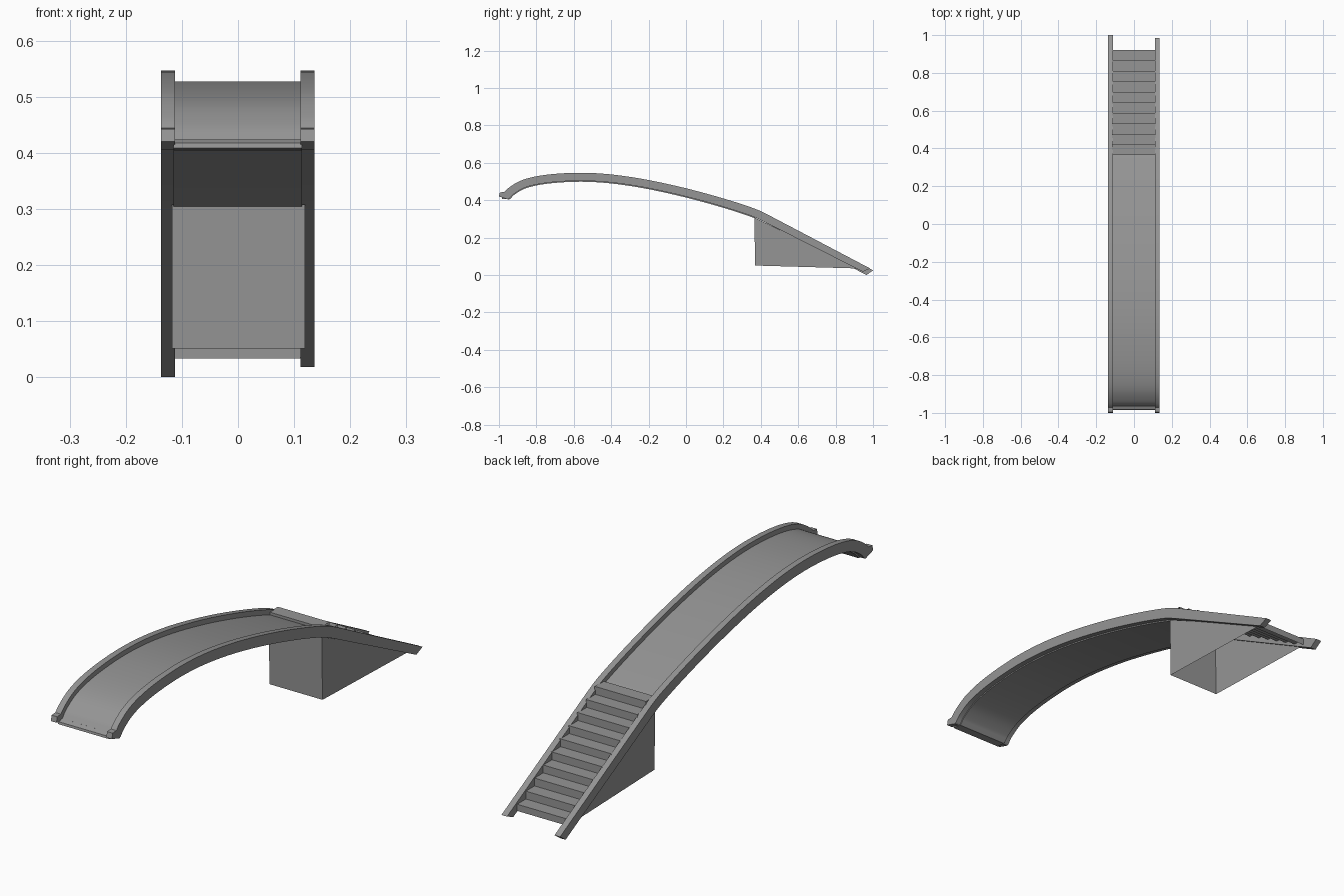
import bpy, bmesh
from mathutils import Vector

if "Cube" in bpy.data.objects:
    bpy.data.objects.remove(bpy.data.objects["Cube"])

# Crest line of the rails in the (y, z) plane
CREST = [(-.978, .435), (-.95, .465), (-.89, .502), (-.81, .526), (-.70, .541), (-.56, .547),
         (-.41, .539), (-.25, .517), (-.09, .485), (.07, .446), (.235, .399), (.365, .356), (.43, .327)]

# Dark grey paint for every part
GREY = bpy.data.materials.new("dark_grey")
GREY.diffuse_color = (.3, .3, .3, 1)
GREY.use_nodes = True
GREY.node_tree.nodes["Principled BSDF"].inputs["Base Color"].default_value = GREY.diffuse_color


def smooth_path(pts, steps=4):
    """Catmull-Rom through the points."""
    p = [Vector(q) for q in pts]
    p = [2 * p[0] - p[1]] + p + [2 * p[-1] - p[-2]]
    out = []
    for a, b, c, d in zip(p, p[1:], p[2:], p[3:]):
        for i in range(steps):
            t = i / steps
            out.append(.5 * (2 * b + (c - a) * t + (2 * a - 5 * b + 4 * c - d) * t * t
                             + (3 * b - a - 3 * c + d) * t ** 3))
    return out + [p[-2]]


def offset(path, dist):
    """Shift the path downwards along its normal."""
    out = []
    for i, p in enumerate(path):
        t = (path[min(i + 1, len(path) - 1)] - path[max(i - 1, 0)]).normalized()
        out.append(p + Vector((t.y, -t.x)) * dist)
    return out


def finish(name, bm, smooth=False):
    bmesh.ops.recalc_face_normals(bm, faces=bm.faces)
    me = bpy.data.meshes.new(name)
    bm.to_mesh(me)
    bm.free()
    me.materials.append(GREY)
    ob = bpy.data.objects.new(name, me)
    bpy.context.collection.objects.link(ob)
    if smooth:
        bpy.ops.object.select_all(action='DESELECT')
        ob.select_set(True)
        bpy.context.view_layer.objects.active = ob
        bpy.ops.object.shade_smooth_by_angle()
    return ob


def band(name, top, low, x0, x1):
    """Solid strip between two side-view paths."""
    bm = bmesh.new()
    rings = [[bm.verts.new((x, *p)) for x, p in ((x0, a), (x1, a), (x1, b), (x0, b))]
             for a, b in zip(top, low)]
    for r, s in zip(rings, rings[1:]):
        for i in range(4):
            bm.faces.new((r[i], r[(i + 1) % 4], s[(i + 1) % 4], s[i]))
    bm.faces.new(rings[0])
    bm.faces.new(rings[-1])
    return finish(name, bm, True)


def prism(name, prof, x0, x1):
    """Side-view polygon extruded across x."""
    bm = bmesh.new()
    f = bm.faces.new([bm.verts.new((x0, *p)) for p in prof])
    ext = bmesh.ops.extrude_face_region(bm, geom=[f])['geom']
    bmesh.ops.translate(bm, vec=(x1 - x0, 0, 0),
                        verts=[v for v in ext if isinstance(v, bmesh.types.BMVert)])
    return finish(name, bm)


def sheet(name, path, x0, x1):
    """Open folded sheet following a side-view path."""
    bm = bmesh.new()
    rows = [[bm.verts.new((x, *p)) for x in (x0, x1)] for p in path]
    for a, b in zip(rows, rows[1:]):
        bm.faces.new((a[0], a[1], b[1], b[0]))
    return finish(name, bm)


crest = smooth_path(CREST)
under = offset(crest, .043)

# Side rails with flared feet; the left one runs slightly longer
for side, x0, x1, top_end, low_end in (
        ("left", -.137, -.112, (1.0, .025), (.965, 0)),
        ("right", .111, .136, (.985, .035), (.945, .018))):
    band(side + "_rail", crest + [Vector(top_end)], under + [Vector(low_end)], x0, x1)
    prism(side + "_rail_foot", [(-1, .42), (-.995, .442), (-.972, .444), (-.943, .41), (-.952, .405)], x0, x1)

# Curved deck and its end lip
arc = [i for i, p in enumerate(crest) if p.x <= .39]
band("deck", [offset(crest, .02)[i] for i in arc], [offset(crest, .048)[i] for i in arc], -.115, .114)
prism("deck_lip", [(-.985, .408), (-.983, .417), (-.966, .424), (-.94, .41), (-.947, .405)], -.115, .114)

# Stairs as a folded sheet
stairs = [(.92, .033)]
for i in range(10):
    y, z = .92 - .0555 * i, .06 + .0317 * i
    stairs += [(y, z), (y - .0555, z)]
stairs.append((.3655, .32))
sheet("stairs", stairs, -.116, .115)

# Support wedge: front and side walls, open underneath
bm = bmesh.new()
prof = [(.365, .308), (.37, .051), (.93, .035)]
l, r = ([bm.verts.new((x, *p)) for p in prof] for x in (-.118, .119))
bm.faces.new(l)
bm.faces.new(r)
bm.faces.new((l[0], l[1], r[1], r[0]))
finish("support_wedge", bm)
